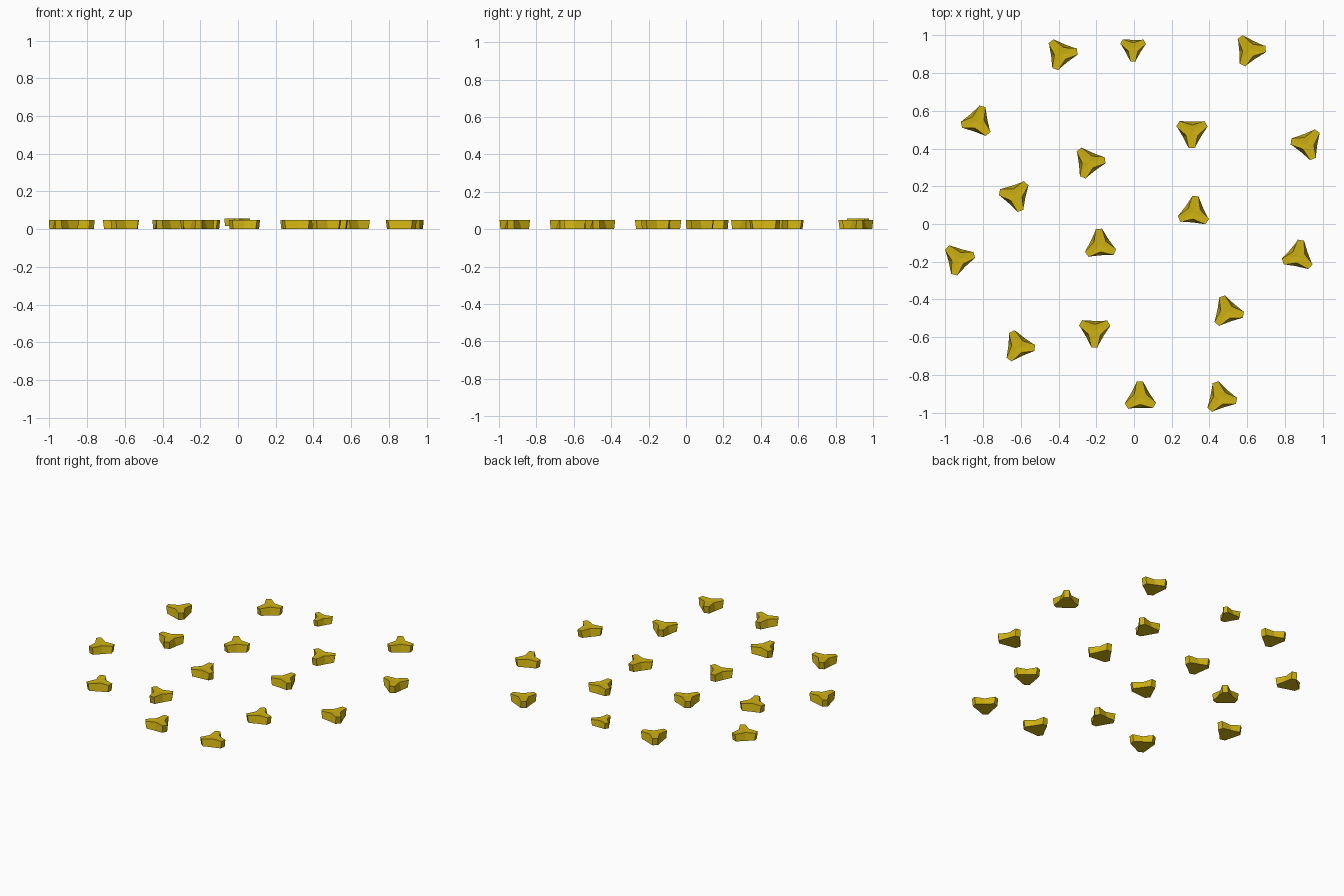
import bpy, bmesh
from math import cos, sin, radians

if "Cube" in bpy.data.objects:
    bpy.data.objects.remove(bpy.data.objects["Cube"])

gold = bpy.data.materials.new("golden_yellow")
gold.diffuse_color = (0.62, 0.44, 0.006, 1)
gold.use_nodes = True
gold.node_tree.nodes["Principled BSDF"].inputs["Base Color"].default_value = gold.diffuse_color


def ring(tip, half, notch, z, turn):
    """Three blunt lobes with a notch point between neighbours."""
    pts = []
    for k in range(3):
        a = radians(turn + 120 * k)
        for w in (-half, half):
            pts.append((tip * cos(a) - w * sin(a), tip * sin(a) + w * cos(a), z))
        b = a + radians(60)
        pts.append((notch * cos(b), notch * sin(b), z))
    return pts


def nugget(name, x, y, turn, s=1.0, lift=0.0):
    bottom = ring(0.079 * s, 0.018 * s, 0.054 * s, 0, turn)
    top = ring(0.086 * s, 0.017 * s, 0.036 * s, 0.05 * s, turn)
    # place by the middle of the outline
    xs = [p[0] for p in top]
    ys = [p[1] for p in top]
    cx, cy = (min(xs) + max(xs)) / 2, (min(ys) + max(ys)) / 2
    bm = bmesh.new()
    lo = [bm.verts.new(p) for p in bottom]
    hi = [bm.verts.new(p) for p in top]
    mid = bm.verts.new((0, 0, 0.047 * s))
    bm.faces.new(lo[::-1])
    for i in range(9):
        j = (i + 1) % 9
        bm.faces.new((lo[i], lo[j], hi[j], hi[i]))
        bm.faces.new((hi[i], hi[j], mid))
    bmesh.ops.translate(bm, verts=bm.verts, vec=(-cx, -cy, 0))
    me = bpy.data.meshes.new(name)
    bm.to_mesh(me)
    bm.free()
    me.materials.append(gold)
    ob = bpy.data.objects.new(name, me)
    ob.location = (x, y, lift)
    bpy.context.collection.objects.link(ob)


# scattered nuggets: x, y, turn in degrees
spots = [
    (-.376, .897, 9), (.624, .918, 5), (-.839, .548, 72), (.307, .474, 30),
    (.907, .421, 52), (-.228, .323, 8), (-.638, .146, 49), (.315, .074, 85),
    (-.923, -.193, 15), (-.177, -.10, 95), (.865, -.161, 80), (.505, -.46, 110),
    (-.209, -.582, 30), (-.60, -.646, 115), (.034, -.907, 92), (.468, -.915, 109),
]
for n, (x, y, t) in enumerate(spots):
    nugget(f"nugget_{n + 1}", x, y, t)

# the smaller raised nugget at the back
nugget("small_nugget", -.005, .92, 30, 0.82, 0.016)
